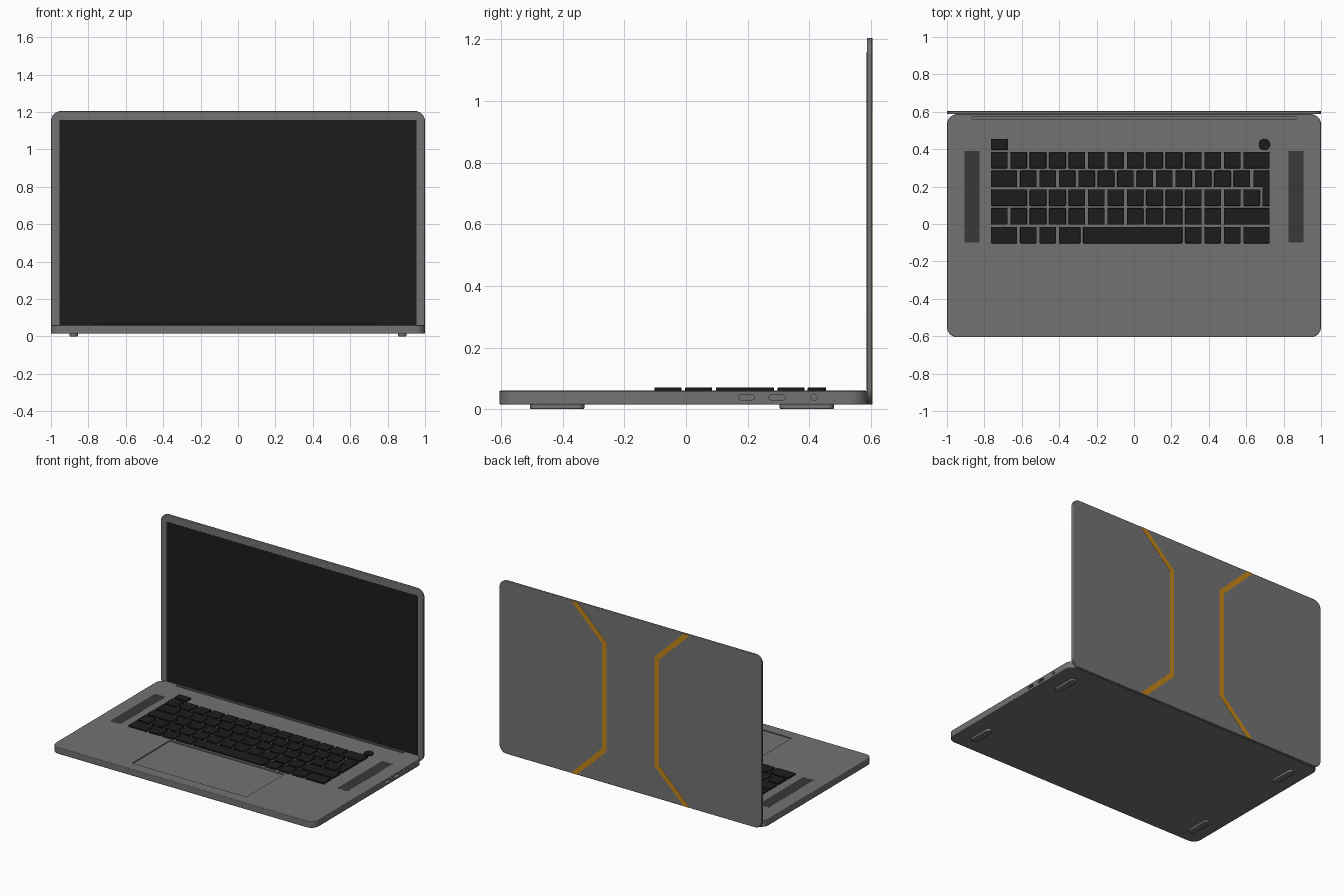
import bpy, bmesh, math
from mathutils import Vector

if "Cube" in bpy.data.objects:
    bpy.data.objects.remove(bpy.data.objects["Cube"])


def material(name, rgb):
    m = bpy.data.materials.new(name)
    m.diffuse_color = (*rgb, 1)
    m.use_nodes = True
    m.node_tree.nodes["Principled BSDF"].inputs["Base Color"].default_value = m.diffuse_color
    return m


GREY = material("grey_metal", (0.17, 0.17, 0.17))
BLACK = material("black_plastic", (0.012, 0.012, 0.012))
DARK = material("dark_mesh", (0.04, 0.04, 0.04))
ORANGE = material("orange_trim", (0.55, 0.24, 0.01))

# maps profile (u, v) and extrusion w to space
AXES = {"z": lambda u, v, w: (u, v, w),
        "y": lambda u, v, w: (u, w, v),
        "x": lambda u, v, w: (w, u, v)}


def rounded(u0, u1, v0, v1, r=0.0, seg=8):
    if r == 0:
        return [(u0, v0), (u1, v0), (u1, v1), (u0, v1)]
    pts = []
    for k, (cu, cv) in enumerate([(u1 - r, v1 - r), (u0 + r, v1 - r), (u0 + r, v0 + r), (u1 - r, v0 + r)]):
        for i in range(seg + 1):
            a = math.pi / 2 * (k + i / seg)
            pts.append((cu + r * math.cos(a), cv + r * math.sin(a)))
    return pts


def prisms(name, profiles, w0, w1, axis="z", mat=GREY, bevel=0.0):
    """One object made of extruded profiles."""
    bm = bmesh.new()
    for pts in profiles:
        lo = [bm.verts.new(AXES[axis](u, v, w0)) for u, v in pts]
        hi = [bm.verts.new(AXES[axis](u, v, w1)) for u, v in pts]
        bm.faces.new(lo[::-1])
        bm.faces.new(hi)
        n = len(pts)
        for i in range(n):
            j = (i + 1) % n
            bm.faces.new((lo[i], lo[j], hi[j], hi[i]))
    bmesh.ops.remove_doubles(bm, verts=bm.verts, dist=1e-5)
    bmesh.ops.recalc_face_normals(bm, faces=bm.faces)
    me = bpy.data.meshes.new(name)
    bm.to_mesh(me)
    bm.free()
    ob = bpy.data.objects.new(name, me)
    bpy.context.collection.objects.link(ob)
    me.materials.append(mat)
    if bevel:
        b = ob.modifiers.new("bevel", "BEVEL")
        b.width, b.segments, b.limit_method = bevel, 2, "ANGLE"
        b.angle_limit = math.radians(40)
    return ob


def cut(ob, cutter):
    m = ob.modifiers.new("cut", "BOOLEAN")
    m.operation, m.solver, m.object = "DIFFERENCE", "EXACT", cutter
    cutter.hide_render = True
    cutter.hide_set(True)


def smooth(ob):
    bpy.ops.object.select_all(action="DESELECT")
    ob.select_set(True)
    bpy.context.view_layer.objects.active = ob
    bpy.ops.object.shade_smooth_by_angle(angle=math.radians(30))


# base body with touchpad recess, hinge slot and side ports
base = prisms("base", [rounded(-1, 1, -0.605, 0.587, 0.055)], 0.015, 0.06, bevel=0.003)
cut(base, prisms("touchpad_cutter", [rounded(-0.435, 0.435, -0.53, -0.12)], 0.053, 0.1))
cut(base, prisms("hinge_slot_cutter", [rounded(-0.867, 0.867, 0.561, 0.573)], 0.04, 0.1))
cut(base, prisms("port_cutter", [rounded(0.17, 0.222, 0.03, 0.048, 0.0085, 6),
                                 rounded(0.268, 0.322, 0.03, 0.048, 0.0085, 6),
                                 rounded(0.406, 0.426, 0.029, 0.049, 0.0099, 6)], 0.97, 1.05, "x"))

# speaker grilles
prisms("speaker_grilles", [rounded(s * 0.865 - 0.04, s * 0.865 + 0.04, -0.1, 0.39) for s in (-1, 1)],
       0.055, 0.0604, mat=DARK)

# feet
feet = prisms("feet", [rounded(sx * 0.878 - 0.022, sx * 0.878 + 0.022, y, y + 0.176, 0.0215)
                       for sx in (-1, 1) for y in (-0.506, 0.304)], 0, 0.018, bevel=0.004)

# keyboard: row widths in key units
U, GAP, X0, H = 0.1038, 0.015, -0.765, 0.088
rows = [[1] * 13 + [1.5],
        [1.5] + [1] * 12,
        [2] + [1] * 12,
        [1] * 12 + [2.5],
        [1.5, 1, 1, 1.25, 5.25, 1, 1, 1, 1.5]]
keys = [rounded(X0, X0 + 0.092, 0.396, 0.455, 0.005, 3)]
for i, row in enumerate(rows):
    top, x = 0.385 - 0.1 * i, X0
    for w in row:
        keys.append(rounded(x, x + w * U - GAP, top - H, top, 0.005, 3))
        x += w * U
xr = X0 + 14.5 * U - GAP
keys.append([(xr - 0.086, 0.285), (xr - 0.086, 0.197), (xr - 0.038, 0.197),
             (xr - 0.038, 0.097), (xr, 0.097), (xr, 0.285)])
keyboard = prisms("keys", keys, 0.058, 0.07, mat=BLACK, bevel=0.002)
power = prisms("power_button", [rounded(0.667, 0.727, 0.395, 0.455, 0.0299, 8)], 0.058, 0.07,
               mat=BLACK, bevel=0.002)

# lid and screen
lid = prisms("lid", [rounded(-1, 1, 0.015, 1.205, 0.055)], 0.587, 0.604, "y", bevel=0.003)
prisms("screen", [rounded(-0.955, 0.955, 0.06, 1.157)], 0.5862, 0.595, "y", BLACK)

# orange stripes on the back of the lid, mirrored
W = 0.017
path = [(0.43, 0.016), (0.2, 0.24), (0.2, 0.98), (0.43, 1.204)]
k = W * math.tan(math.radians(22.5))
e = W * math.sqrt(2)
stripe = [(0.43 - e, 0.016), (0.2 - W, 0.24 - k), (0.2 - W, 0.98 + k), (0.43 - e, 1.204),
          (0.43 + e, 1.204), (0.2 + W, 0.98 - k), (0.2 + W, 0.24 + k), (0.43 + e, 0.016)]
prisms("lid_stripes", [[(s * u, v) for u, v in stripe] for s in (1, -1)], 0.6, 0.605, "y", ORANGE)

for ob in (base, lid, feet, keyboard, power):
    smooth(ob)
